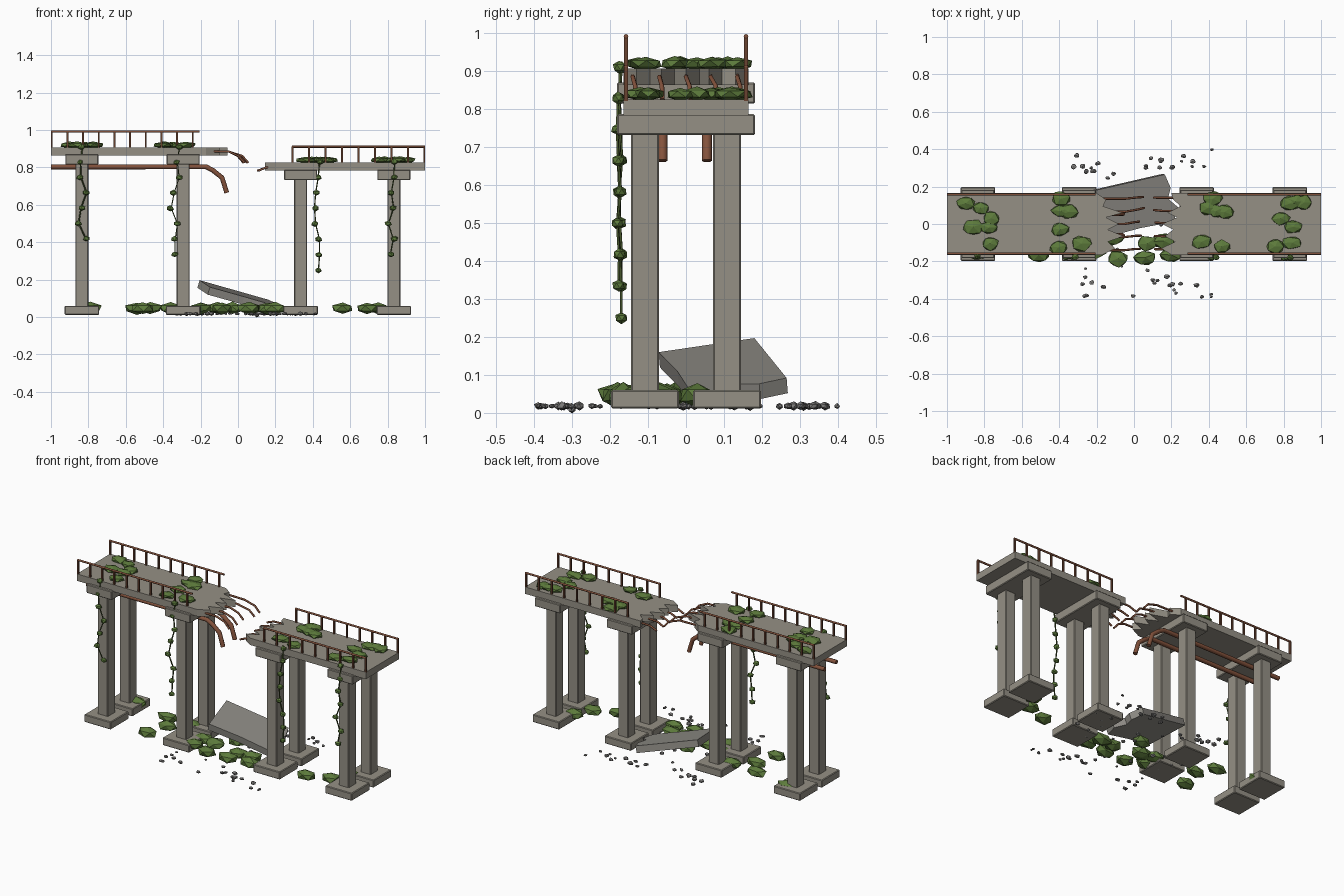
import bpy, bmesh, math, random
from mathutils import Vector

if "Cube" in bpy.data.objects:
    bpy.data.objects.remove(bpy.data.objects["Cube"])
random.seed(4)
R = random.uniform

def mat(name, c):
    m = bpy.data.materials.new(name)
    m.diffuse_color = (*c, 1)
    m.use_nodes = True
    m.node_tree.nodes["Principled BSDF"].inputs["Base Color"].default_value = m.diffuse_color
    return m

CONC = mat("concrete", (0.30, 0.28, 0.235))
SLAB = mat("broken_concrete", (0.27, 0.26, 0.235))
RUST = mat("rust", (0.23, 0.085, 0.045))
RAIL = mat("dark_rust", (0.14, 0.055, 0.03))
LEAF = mat("leaves", (0.11, 0.20, 0.045))
VINE = mat("stem", (0.06, 0.09, 0.025))
STONE = mat("stone", (0.20, 0.195, 0.19))

def finish(name, bm, m):
    bmesh.ops.recalc_face_normals(bm, faces=bm.faces)
    me = bpy.data.meshes.new(name)
    bm.to_mesh(me)
    bm.free()
    ob = bpy.data.objects.new(name, me)
    bpy.context.collection.objects.link(ob)
    me.materials.append(m)
    return ob

def box(name, x, y, z, m=CONC, bevel=0.004):
    """Box from three (min, max) ranges."""
    bm = bmesh.new()
    bmesh.ops.create_cube(bm, size=1)
    for v in bm.verts:
        v.co = [r[0] if c < 0 else r[1] for c, r in zip(v.co, (x, y, z))]
    if bevel:
        bmesh.ops.bevel(bm, geom=bm.edges[:], offset=bevel, segments=1, affect='EDGES')
    return finish(name, bm, m)

def plate(name, top, drop, m):
    """Extrude a top outline by the drop vector."""
    bm = bmesh.new()
    f = bm.faces.new([bm.verts.new(p) for p in top])
    g = bmesh.ops.extrude_face_region(bm, geom=[f])['geom']
    bmesh.ops.translate(bm, vec=drop, verts=[e for e in g if isinstance(e, bmesh.types.BMVert)])
    return finish(name, bm, m)

def tube(name, pts, r, m, res=2):
    cu = bpy.data.curves.new(name, 'CURVE')
    cu.dimensions = '3D'
    cu.bevel_depth, cu.bevel_resolution, cu.use_fill_caps = r, res, True
    s = cu.splines.new('POLY')
    s.points.add(len(pts) - 1)
    for p, q in zip(s.points, pts):
        p.co = (*q, 1)
    cu.materials.append(m)
    ob = bpy.data.objects.new(name, cu)
    bpy.context.collection.objects.link(ob)
    bpy.ops.object.select_all(action='DESELECT')
    ob.select_set(True)
    bpy.context.view_layer.objects.active = ob
    bpy.ops.object.convert(target='MESH')
    return ob

def clumps(name, items, m, jitter=0.12):
    """Flattened, roughened icospheres: (centre, radii)."""
    bm = bmesh.new()
    for c, r in items:
        vs = bmesh.ops.create_icosphere(bm, subdivisions=1, radius=1)['verts']
        a = R(0, 6.28)
        for v in vs:
            k = 1 + R(-jitter, jitter)
            x, y, z = v.co * k
            x, y = x * math.cos(a) - y * math.sin(a), x * math.sin(a) + y * math.cos(a)
            v.co = Vector((c[0] + x * r[0], c[1] + y * r[1], c[2] + z * r[2]))
    return finish(name, bm, m)

# Piers: footing and column pairs under a cap
for i, (x, top) in enumerate([(-0.835, 0.87), (-0.293, 0.87), (0.335, 0.787), (0.833, 0.787)]):
    w = 0.035
    box(f"pier_cap_{i}", (x - 0.088, x + 0.088), (-0.182, 0.182), (top - 0.055, top))
    for s in (-1, 1):
        y = 0.108 * s
        box(f"column_{i}_{s}", (x - w, x + w), (y - 0.037, y + 0.037), (0.055, top - 0.05))
        box(f"footing_{i}_{s}", (x - 0.092, x + 0.092), (y - 0.089, y + 0.089), (0.012, 0.06))

# Decks with jagged broken ends
ys = [0.165, 0.13, 0.095, 0.06, 0.035, 0.0, -0.03, -0.065, -0.095, -0.13, -0.165]
lx = [-0.20, -0.15, -0.165, -0.06, -0.15, -0.08, -0.14, -0.055, -0.14, -0.10, -0.17]
rx = [0.20, 0.21, 0.25, 0.18, 0.23, 0.15, 0.21, 0.165, 0.22, 0.145, 0.20]
for name, end, xs, z, h in (("left_deck", -1, lx, 0.907, 0.043), ("right_deck", 1, rx, 0.826, 0.043)):
    top = [(end, -0.165, z), (end, 0.165, z)] + [(x, y, z) for x, y in zip(xs, ys)]
    plate(name, top, (0, 0, -h), CONC)

# Railings
for name, x0, x1, step, n, z in (("left", -0.996, -0.21, 0.0838, 10, 0.907),
                                 ("right", 0.292, 0.996, 0.088, 9, 0.826)):
    for s in (-1, 1):
        y = 0.158 * s
        tube(f"{name}_rail_{s}", [(x0 - 0.004, y, z + 0.085), (x1 + 0.004, y, z + 0.085)], 0.006, RUST)
        for i in range(n):
            x = x0 + i * step
            box(f"{name}_post_{s}_{i}", (x - .005, x + .005), (y - .005, y + .005), (z - .005, z + .085), RAIL, 0)

# Utility pipes bent down at the break
for y in (-0.062, 0.055):
    tube("pipe", [(-1, y, 0.803), (-0.17, y, 0.803), (-0.135, y, 0.785), (-0.085, y, 0.745), (-0.06, y, 0.664)],
         0.013, RUST)

# Exposed reinforcing bars
for y in (-0.135, -0.065, 0.005, 0.07, 0.14):
    d, e = R(-0.02, 0.01), R(0.0, 0.02)
    tube("left_rebar", [(-0.17, y - 0.005, 0.887), (-0.05, y - 0.005, 0.885),
                        (0.015 + d, y + e / 2, 0.862), (0.047 + d, y + e, 0.825)], 0.006, RUST, 1)
    tube("right_rebar", [(0.27, y, 0.805), (0.15, y, 0.80), (0.105 - d / 3, y + e / 3, 0.782)], 0.006, RUST, 1)

# Fallen slab resting on the ground
a, b, d = Vector((-0.205, 0.18, 0.197)), Vector((0.165, 0.265, 0.092)), Vector((-0.15, -0.072, 0.16))
u, v = b - a, d - a
outline = [(0, 0), (1, 0), (1.04, 0.3), (0.97, 0.5), (1.08, 0.72), (0.98, 1), (0.5, 0.97), (0, 1)]
plate("fallen_slab", [a + u * p + v * q for p, q in outline], u.cross(v).normalized() * 0.042, SLAB)

# Foliage on the decks
left = [(-.90, .11), (-.82, .085), (-.765, .03), (-.86, -.015), (-.775, -.02), (-.77, -.105),
        (-.39, .135), (-.39, .07), (-.35, .065), (-.395, -.03), (-.405, -.125), (-.28, -.105)]
right = [(.42, .135), (.395, .085), (.44, .07), (.485, .065), (.36, -.095), (.47, -.12), (.835, .11),
         (.91, .115), (.865, .12), (.785, .03), (.85, -.015), (.755, -.12), (.845, -.1)]
for name, spots, z in (("left_deck_foliage", left, 0.92), ("right_deck_foliage", right, 0.84)):
    clumps(name, [((x, y, z), (R(.045, .06), R(.036, .046), .018)) for x, y in spots], LEAF)

# Bushes on the ground
ground = [(-.51, -.165), (-.47, -.03), (-.54, .07), (-.085, -.185), (.06, -.18), (.07, -.105), (.2, -.165),
          (.16, -.09), (-.11, -.07), (-.2, -.05), (-.36, .06), (.56, -.12), (.69, -.07), (.75, .03),
          (-.79, .13), (-.03, .03), (-.2, -.14)]
clumps("ground_bushes", [((x, y, 0.047), (R(.055, .068), R(.04, .05), .032)) for x, y in ground], LEAF)

# Hanging vines on the front side
for x, top, end in ((-0.83, 0.91, 0.42), (-0.335, 0.91, 0.335), (0.42, 0.83, 0.25), (0.82, 0.83, 0.335)):
    n = round((top - end) / 0.083)
    pts = [(x, -0.155, top + 0.005)] + [(x + R(-.022, .022), -0.175 + R(-.007, .007), top - (top - end) * i / n)
                                        for i in range(n + 1)]
    tube("vine_stem", pts, 0.004, VINE, 0)
    clumps("vine_leaves", [((p[0] + R(-.006, .006), p[1], p[2]), (.02, .017, .016)) for p in pts[1:]], LEAF)

# Scattered rubble on both sides and under the gap
bits = []
for i in range(66):
    y = R(0.24, 0.41) if i % 3 == 0 else R(-0.40, -0.22) if i % 3 == 1 else R(-0.2, 0.2)
    r = R(0.007, 0.015)
    bits.append(((R(-0.38, 0.42), y, 0.018), (r * 1.2, r, r * 0.8)))
bits.append(((0.1, -0.3, 0.009), (0.014, 0.012, 0.009)))
clumps("rubble", bits, STONE, 0.2)
